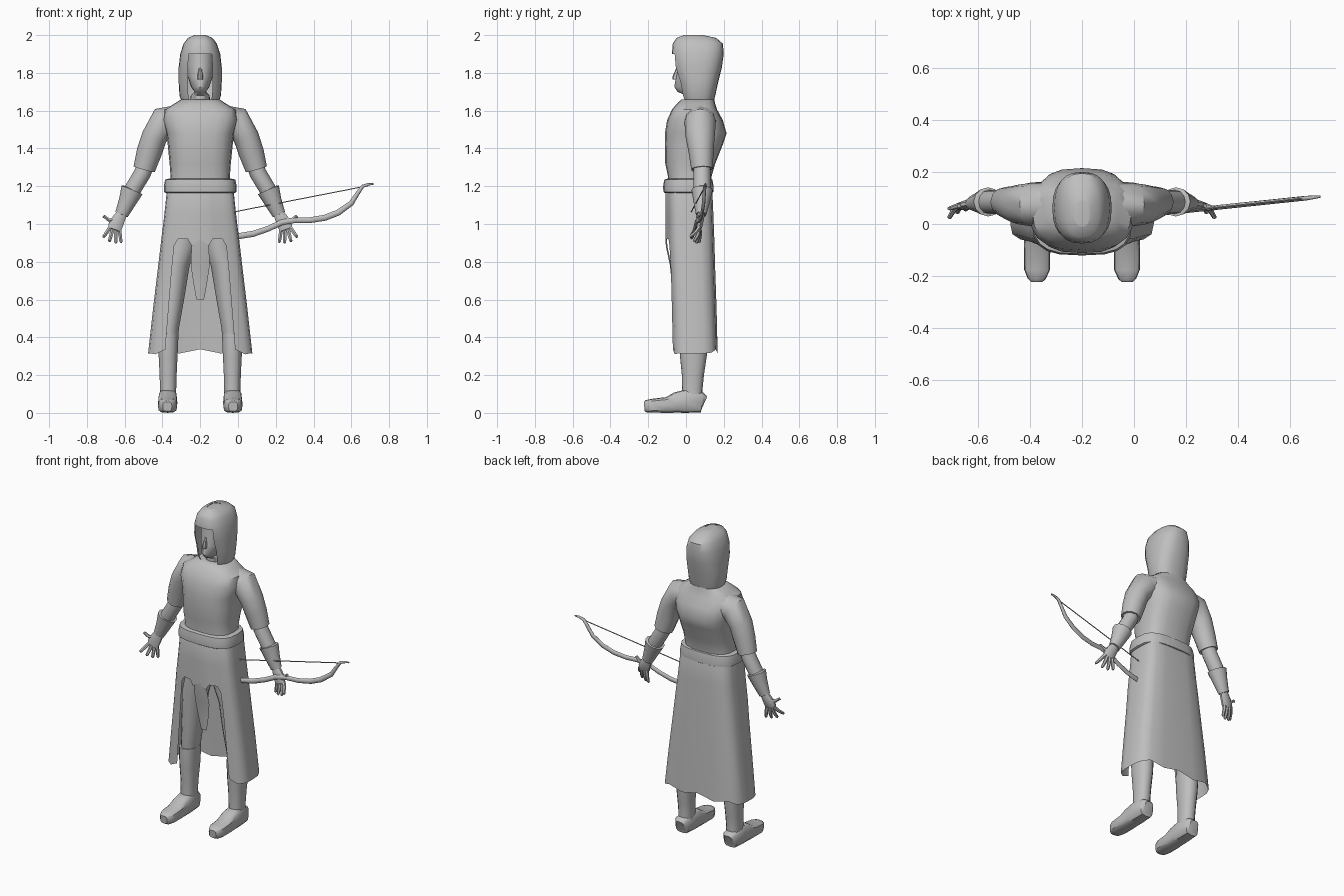
import bpy, bmesh, math
from mathutils import Vector

CX = -0.2  # body centre line
grey = bpy.data.materials.new("plain_grey")
grey.diffuse_color = (0.52, 0.52, 0.52, 1)


def loft(name, rings, closed=True, caps=True, drop=None, angle=40):
    """Skin a list of point rings; drop(row, column) leaves a hole."""
    bm = bmesh.new()
    vs = [[bm.verts.new(p) for p in r] for r in rings]
    n = len(vs[0])
    for i in range(len(vs) - 1):
        for j in range(n if closed else n - 1):
            if drop and drop(i, j):
                continue
            k = (j + 1) % n
            bm.faces.new((vs[i][j], vs[i][k], vs[i + 1][k], vs[i + 1][j]))
    if caps:
        bm.faces.new(vs[0])
        bm.faces.new(vs[-1])
    bmesh.ops.delete(bm, geom=[v for v in bm.verts if not v.link_faces], context='VERTS')
    bmesh.ops.recalc_face_normals(bm, faces=bm.faces)
    me = bpy.data.meshes.new(name)
    bm.to_mesh(me)
    bm.free()
    me.materials.append(grey)
    ob = bpy.data.objects.new(name, me)
    bpy.context.collection.objects.link(ob)
    bpy.ops.object.select_all(action='DESELECT')
    ob.select_set(True)
    bpy.context.view_layer.objects.active = ob
    bpy.ops.object.shade_smooth_by_angle(angle=math.radians(angle))
    return ob


def oval(c, a, b, n, e):
    pts = []
    for k in range(n):
        t = 2 * math.pi * k / n - math.pi / 2
        u, v = math.cos(t), math.sin(t)
        pts.append(c + a * math.copysign(abs(u) ** (2 / e), u) + b * math.copysign(abs(v) ** (2 / e), v))
    return pts


def stack(name, rows, x=CX, n=20, e=2.5, **kw):
    """Upright body from rows of (z, front y, back y, half width[, x])."""
    rings = []
    for r in rows:
        z, y0, y1, rx = r[:4]
        c = Vector((r[4] if len(r) > 4 else x, (y0 + y1) / 2, z))
        rings.append(oval(c, Vector((rx, 0, 0)), Vector((0, (y1 - y0) / 2, 0)), n, e))
    return loft(name, rings, **kw)


def tube(name, rows, ref=(0, 1, 0), n=12, e=2, **kw):
    """Limb along a path of (x, y, z, in-plane radius, depth radius)."""
    ps = [Vector(r[:3]) for r in rows]
    rings = []
    for i, r in enumerate(rows):
        t = (ps[min(i + 1, len(ps) - 1)] - ps[max(i - 1, 0)]).normalized()
        a = Vector(ref).cross(t).normalized()
        b = t.cross(a)
        rings.append(oval(ps[i], a * r[3], b * r[4], n, e))
    return loft(name, rings, **kw)


# Hood with open front
stack("hood", [(1.64, -.01, .145, .095), (1.68, -.025, .155, .11), (1.75, -.04, .17, .114),
               (1.83, -.068, .19, .114), (1.9, -.075, .2, .106), (1.955, -.07, .195, .088),
               (1.985, -.05, .16, .065), (2.0, -.01, .09, .03)],
      n=24, caps=False, drop=lambda i, j: i < 4 and (j < 2 or j > 21))
stack("hood_crown", [(1.999, -.01, .09, .03), (2.0, 0, .08, .025)], n=24)

# Face, neck and nose
stack("head", [(1.58, .0, .1, .055), (1.68, .0, .1, .05), (1.70, -.045, .1, .03),
               (1.725, -.062, .11, .048), (1.78, -.053, .13, .066), (1.84, -.045, .14, .074),
               (1.91, -.04, .14, .075), (1.95, 0, .1, .04)], e=2)
stack("nose", [(1.765, -.07, -.04, .014), (1.78, -.072, -.03, .015), (1.83, -.05, -.03, .008)], n=8, e=2)

# Tunic torso and belt
stack("tunic", [(1.2, -.1, .13, .165), (1.25, -.095, .135, .157), (1.32, -.11, .155, .162),
                (1.42, -.112, .195, .172), (1.48, -.112, .215, .18), (1.55, -.1, .195, .2),
                (1.605, -.075, .165, .19), (1.635, -.05, .155, .14), (1.658, -.025, .15, .105),
                (1.66, 0, .12, .07)], e=2.8)
stack("belt", [(1.165, -.112, .138, .184), (1.17, -.12, .146, .192), (1.2, -.121, .146, .193),
               (1.235, -.115, .14, .186), (1.24, -.1, .13, .165)], e=3)

# Skirt: fixed columns (half profile, front centre to back centre), open at the front
half = [(0, -1), (.22, -1), (.32, -.97), (.57, -.88), (.67, -.84), (.86, -.76), (.97, -.6), (1, -.3),
        (1, .1), (.99, .45), (.93, .75), (.75, .93), (.4, 1), (0, 1)]
cols = half + [(-x, y) for x, y in half[-2:0:-1]]
N = len(cols)
rings = []
for z, y0, y1, rx in [(1.2, -.095, .13, .17), (1.165, -.108, .14, .178), (1.05, -.108, .145, .19),
                      (.92, -.108, .15, .206), (.75, -.1, .155, .226), (.55, -.095, .162, .25),
                      (.325, -.09, .167, .276)]:
    ring = []
    for px, py in cols:
        dz = 0
        if z == .92 and abs(px) in (.22, .67):
            dz = -.035                       # rounded top corners of the slits
        if z == .325:
            dz = -.015 if abs(px) == .86 else .012 * math.cos(px * 9)
        ring.append(Vector((CX + px * rx, (y0 + y1) / 2 + py * (y1 - y0) / 2, z + dz)))
    rings.append(ring)
loft("skirt", rings, caps=False, drop=lambda i, j: i >= 3 and (j < 4 or j >= N - 4), angle=50)

# Pointed cloth flap between the slits
loft("front_flap", [[Vector((CX + k * w, y + .008 * abs(k), z)) for k in (-1, 0, 1)]
                    for z, y, w in [(.95, -.109, .045), (.885, -.107, .046), (.78, -.085, .05),
                                    (.68, -.075, .035), (.6, -.07, .02)]],
     closed=False, caps=False)

# Bits that come in pairs
for s, side in ((-1, "right"), (1, "left")):
    X = lambda d: CX + s * d

    def limb(name, rows, **kw):
        tube(side + "_" + name, [(X(r[0]),) + tuple(r[1:]) for r in rows], **kw)

    # Arms
    limb("sleeve", [(.09, .075, 1.56, .075, .085), (.195, .075, 1.54, .082, .083),
                    (.243, .075, 1.46, .068, .077), (.27, .08, 1.38, .067, .066),
                    (.297, .085, 1.29, .058, .057), (.293, .085, 1.3, .045, .045)], caps=False)
    limb("forearm", [(.275, .085, 1.36, .045, .045), (.305, .085, 1.27, .045, .046),
                     (.365, .085, 1.17, .044, .046), (.415, .08, 1.05, .03, .024)])
    limb("bracer", [(.36, .085, 1.182, .05, .046), (.361, .085, 1.18, .06, .056),
                    (.385, .083, 1.12, .047, .044), (.417, .08, 1.05, .035, .028)])
    # Hands
    limb("palm", [(.412, .08, 1.06, .028, .02), (.432, .075, 1.025, .036, .02),
                  (.449, .07, .99, .04, .017), (.456, .065, .97, .034, .012)], n=10)
    for f, (bx, bz, tx, ty, tz) in enumerate([(.445, 1.03, .516, .06, 1.035), (.475, .985, .514, .025, .928),
                                              (.463, .975, .482, .045, .905), (.447, .972, .447, .055, .897),
                                              (.43, .98, .418, .07, .9)]):
        mx, mz = (bx + tx) / 2, (bz + tz) / 2 - (.014 if f == 0 else 0)
        limb("finger_%d" % f, [(bx, .072, bz, .012, .011), (mx, (.078 + ty) / 2, mz, .011, .01),
                               (tx - (tx - bx) * .1, ty, tz + .006, .009, .008),
                               (tx, ty, tz, .004, .004)], n=6)

    # Legs
    stack(side + "_trouser_leg", [(1.0, -.05, .12, .085, X(.085)), (.88, -.05, .13, .085, X(.1)),
                                  (.78, -.045, .13, .076, X(.13)), (.6, -.04, .12, .062, X(.146)),
                                  (.45, -.03, .115, .052, X(.163)), (.3, -.02, .1, .045, X(.17))], n=14, e=2)
    # Boots
    stack(side + "_boot_shaft", [(.05, -.02, .09, .044), (.13, -.022, .088, .044), (.2, -.022, .095, .046),
                                 (.3, -.032, .11, .051), (.36, -.034, .113, .054), (.42, -.034, .114, .056),
                                 (.421, -.02, .1, .045)], x=X(.17), n=14, e=2.3)
    limb("boot_foot", [(.172, .096, .05, .04, .03), (.172, .085, .055, .052, .045),
                       (.172, .0, .062, .062, .05), (.172, -.05, .055, .055, .051),
                       (.173, -.1, .042, .042, .051), (.173, -.175, .038, .037, .05),
                       (.174, -.21, .035, .033, .035), (.174, -.221, .034, .025, .024)],
         ref=(1, 0, 0), e=3.5)

# Bow, partly hidden inside the skirt, with its string
by = lambda x: .03 + .105 * x
bow = [(-.19, 1.03, .005), (-.16, 1.015, .009), (-.12, .965, .013), (-.06, .935, .015), (.0, .935, .016),
       (.08, .948, .016), (.16, .975, .015), (.23, 1.008, .015), (.3, 1.02, .015), (.38, 1.02, .015),
       (.46, 1.033, .016), (.53, 1.06, .016), (.6, 1.11, .014), (.635, 1.165, .011), (.66, 1.2, .009),
       (.69, 1.21, .007), (.718, 1.212, .004)]
tube("bow", [(x, by(x), z, r, min(r, .009)) for x, z, r in bow], n=8, angle=60)
tube("bow_string", [(x, by(x), z, .003, .003) for x, z in ((-.17, 1.035), (.69, 1.203))], n=6)
